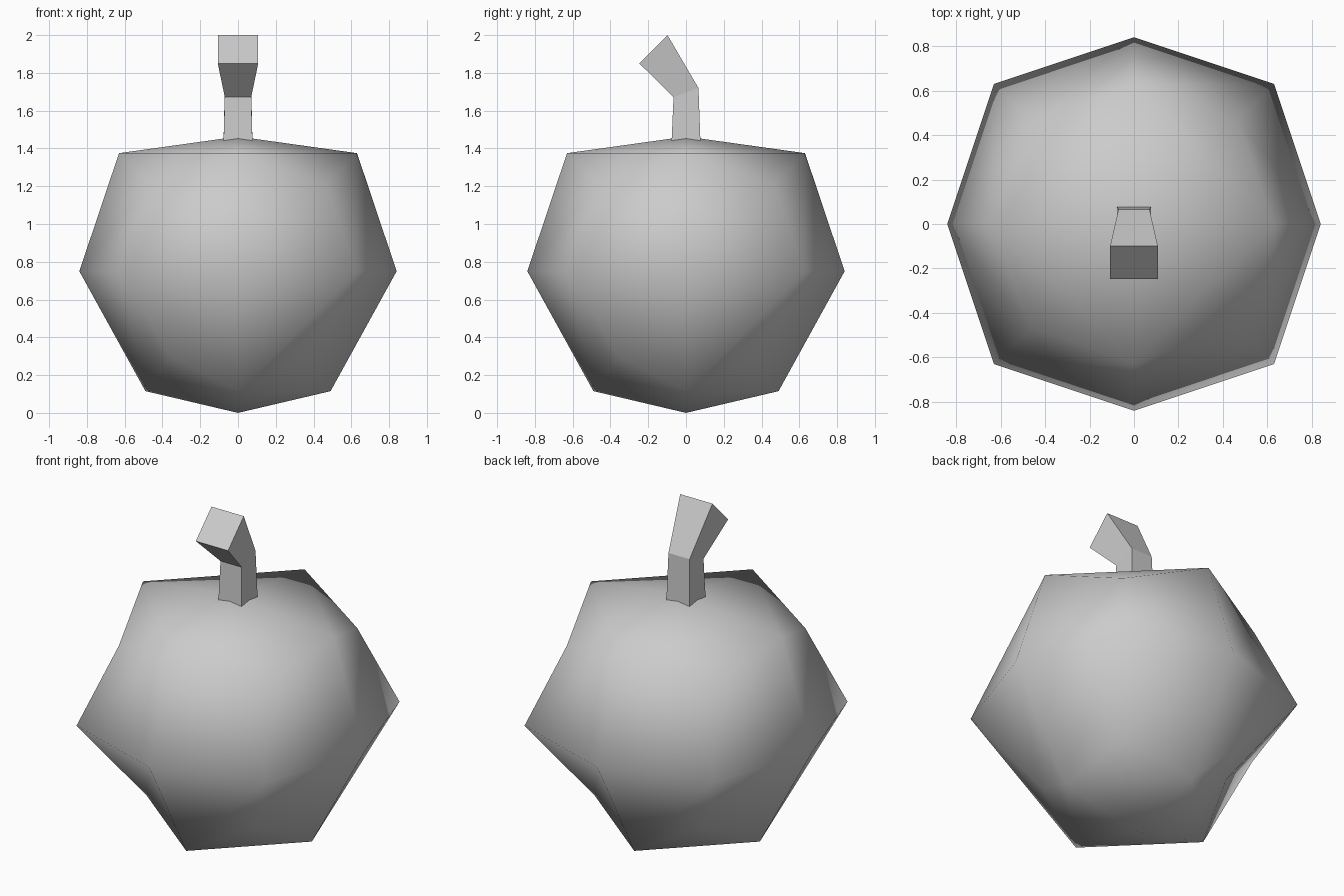
import bpy
import bmesh
from mathutils import Matrix, Vector

cube = bpy.data.objects.get("Cube")
if cube:
    bpy.data.objects.remove(cube, do_unlink=True)

grey = bpy.data.materials.new("plain_grey")
grey.use_nodes = True
grey.diffuse_color = (0.6, 0.6, 0.6, 1)
grey.node_tree.nodes["Principled BSDF"].inputs["Base Color"].default_value = (0.6, 0.6, 0.6, 1)


def finish(name, bm, smooth):
    bmesh.ops.remove_doubles(bm, verts=bm.verts, dist=0.001)
    bmesh.ops.recalc_face_normals(bm, faces=bm.faces)
    for face in bm.faces:
        face.smooth = smooth
    mesh = bpy.data.meshes.new(name)
    bm.to_mesh(mesh)
    bm.free()
    mesh.materials.append(grey)
    obj = bpy.data.objects.new(name, mesh)
    bpy.context.collection.objects.link(obj)
    return obj


# Body: one quarter of the faceted fruit, repeated around z
mid = Vector((0.84, 0, 0.75))
top = Vector((0.63, 0, 1.375))
low = Vector((0.49, 0, 0.115))
side_a, side_b = Vector((0.63, 0.63, 0.75)), Vector((0.63, -0.63, 0.75))
high_a, high_b = Vector((0.465, 0.465, 1.21)), Vector((0.465, -0.465, 1.21))
deep_a, deep_b = Vector((0.356, 0.356, 0.3)), Vector((0.356, -0.356, 0.3))
crown, foot = Vector((0, 0, 1.463)), Vector((0, 0, 0))
next_top, next_low = Vector((0, 0.63, 1.375)), Vector((0, 0.49, 0.115))

quarter = [
    (mid, side_a, high_a), (mid, high_a, top),
    (mid, top, side_b), (top, high_b, side_b),
    (mid, low, side_a), (low, deep_a, side_a),
    (mid, side_b, deep_b), (mid, deep_b, low),
    (crown, top, next_top), (top, high_a, next_top),
    (foot, next_low, low), (low, next_low, deep_a),
]
bm = bmesh.new()
for turn in range(4):
    spin = Matrix.Rotation(turn * 1.5707963, 3, "Z")
    for tri in quarter:
        bm.faces.new([bm.verts.new(spin @ p) for p in tri])
finish("fruit_body", bm, True)

# Stem: square rings, each given by half width, front (y, z) and back (y, z)
rings = [
    (0.077, (-0.077, 1.42), (0.077, 1.42)),
    (0.07, (-0.066, 1.672), (0.066, 1.72)),
    (0.107, (-0.247, 1.85), (-0.098, 2.0)),
]
bm = bmesh.new()
loops = []
for half, front, back in rings:
    loops.append([bm.verts.new((x, *yz)) for x, yz in
                  ((-half, front), (half, front), (half, back), (-half, back))])
for lower, upper in zip(loops, loops[1:]):
    for i in range(4):
        j = (i + 1) % 4
        bm.faces.new((lower[i], lower[j], upper[j], upper[i]))
bm.faces.new(loops[0][::-1])
bm.faces.new(loops[-1])
finish("stem", bm, False)
